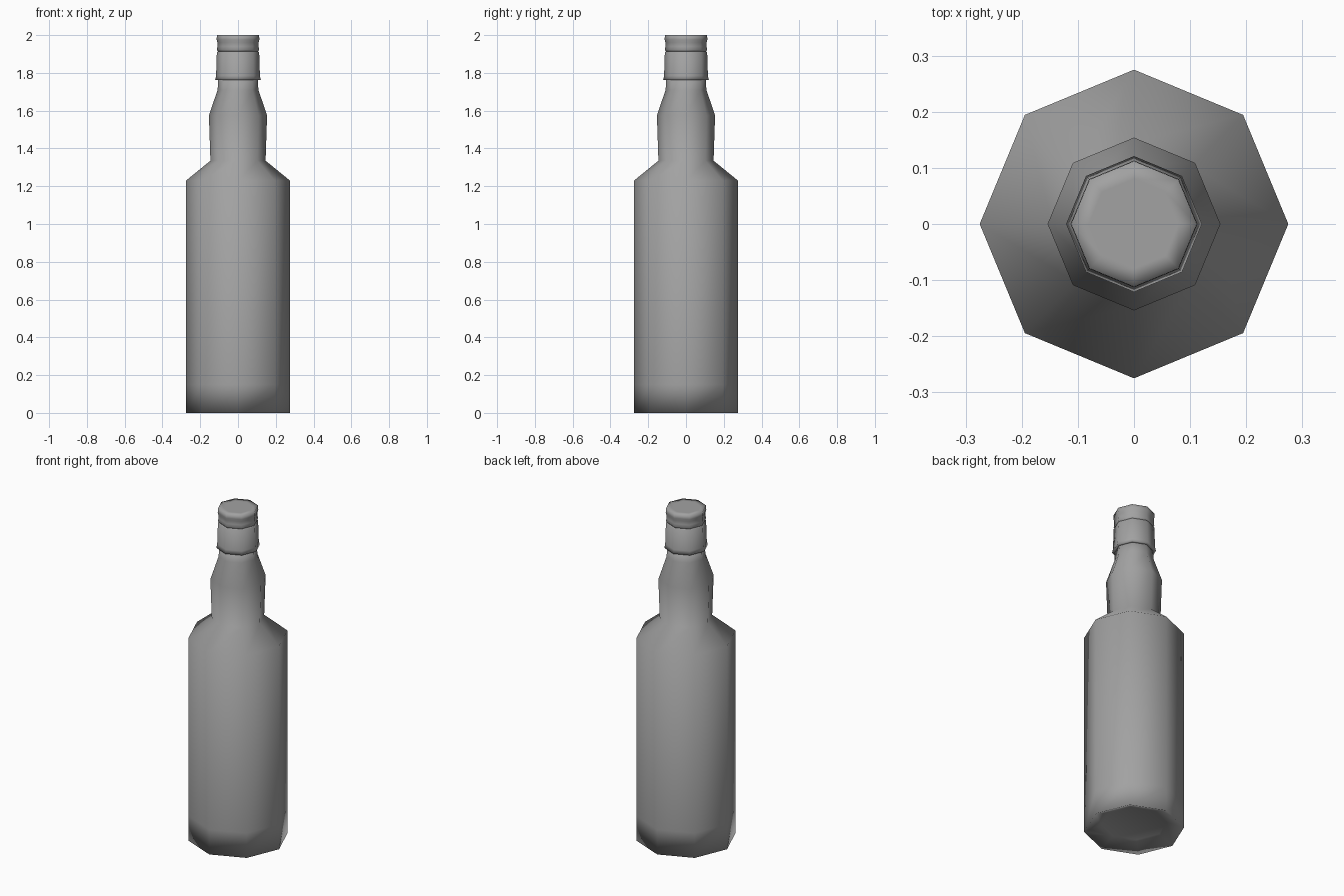
import bpy, bmesh, math

default = bpy.data.objects.get("Cube")
if default:
    bpy.data.objects.remove(default, do_unlink=True)

grey = bpy.data.materials.new("mid_grey")
grey.use_nodes = True
colour = (0.36, 0.36, 0.36, 1)
grey.diffuse_color = colour
grey.node_tree.nodes["Principled BSDF"].inputs["Base Color"].default_value = colour

SIDES = 8


def turned_part(name, profile):
    """Turn a (radius, height) profile into a closed eight-sided part."""
    bm = bmesh.new()
    rings = []
    for r, z in profile:
        angles = [math.tau * i / SIDES for i in range(SIDES)]
        rings.append([bm.verts.new((r * math.cos(a), r * math.sin(a), z)) for a in angles])
    for low, high in zip(rings, rings[1:]):
        for i in range(SIDES):
            j = (i + 1) % SIDES
            bm.faces.new((low[i], low[j], high[j], high[i]))
    bm.faces.new(rings[0][::-1])
    bm.faces.new(rings[-1])
    mesh = bpy.data.meshes.new(name)
    bm.to_mesh(mesh)
    bm.free()
    mesh.shade_smooth()
    mesh.materials.append(grey)
    obj = bpy.data.objects.new(name, mesh)
    bpy.context.collection.objects.link(obj)
    return obj


# Body with shallow hollow base, sloped shoulder and bulged neck
turned_part("bottle", [
    (0.18, 0.04), (0.275, 0), (0.275, 0.15), (0.275, 1.23),
    (0.146, 1.335), (0.154, 1.575), (0.108, 1.71), (0.104, 1.78),
])

# Cap skirt with flared lower lip
turned_part("cap_skirt", [
    (0.105, 1.762), (0.121, 1.762), (0.116, 1.785), (0.112, 1.91), (0.105, 1.916),
])

# Cap top with a fine groove and softened crown
turned_part("cap_top", [
    (0.105, 1.912), (0.112, 1.922), (0.109, 1.94), (0.109, 1.96),
    (0.113, 1.975), (0.112, 2.0), (0.08, 2.0),
])
